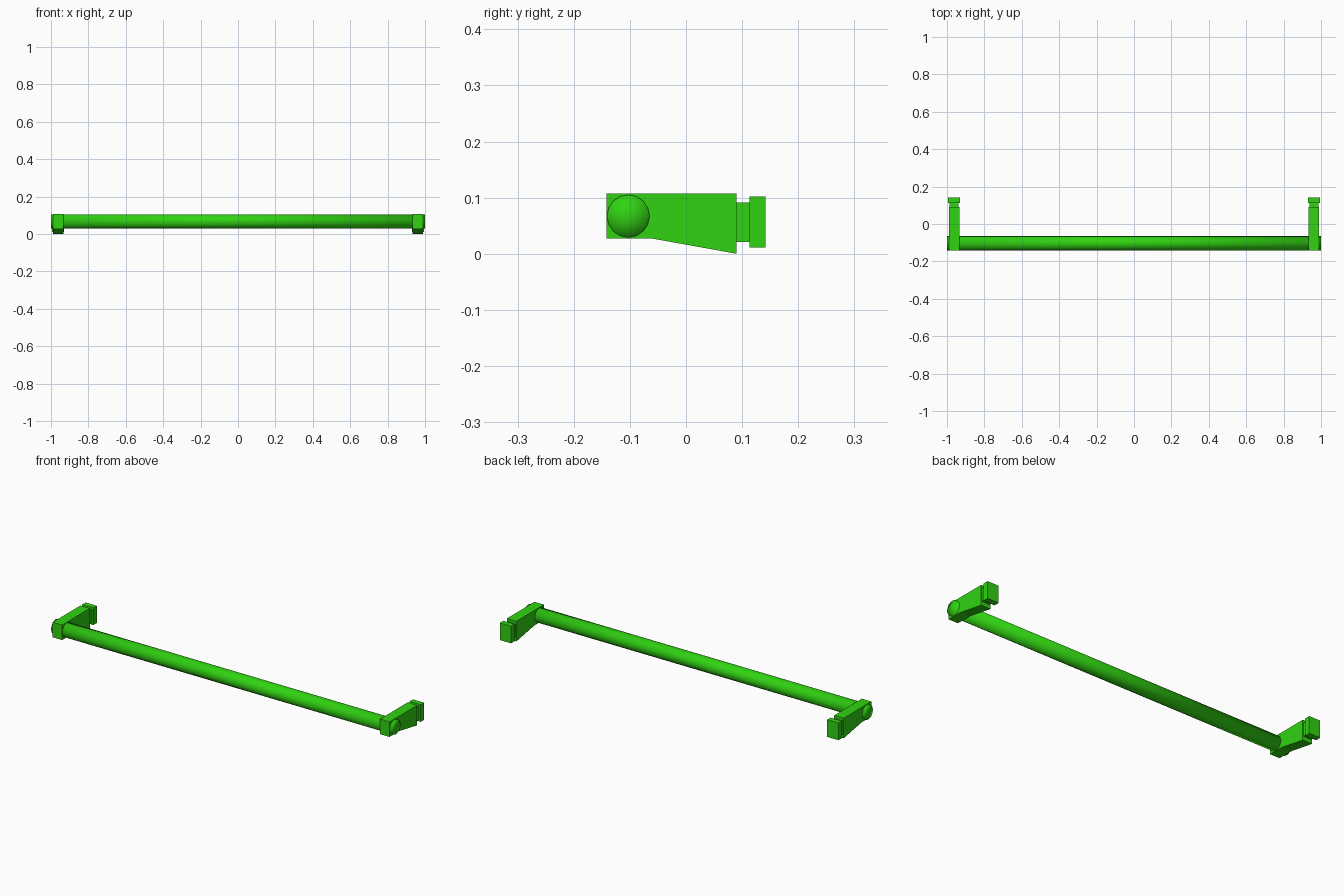
import bpy
import bmesh
from math import pi
from mathutils import Matrix

cube = bpy.data.objects.get("Cube")
if cube:
    bpy.data.objects.remove(cube, do_unlink=True)

# One green for the whole model
GREEN = (0.03, 0.65, 0.006, 1)
green = bpy.data.materials.new("bright green")
green.use_nodes = True
green.diffuse_color = GREEN
green.node_tree.nodes["Principled BSDF"].inputs["Base Color"].default_value = GREEN


def add_object(name, bm):
    bmesh.ops.recalc_face_normals(bm, faces=bm.faces)
    mesh = bpy.data.meshes.new(name)
    bm.to_mesh(mesh)
    bm.free()
    mesh.materials.append(green)
    obj = bpy.data.objects.new(name, mesh)
    bpy.context.collection.objects.link(obj)
    return obj


def extrude_profile(name, profile, x0, x1):
    """Extrude a side outline of (y, z) points from x0 to x1."""
    bm = bmesh.new()
    face = bm.faces.new([bm.verts.new((x0, y, z)) for y, z in profile])
    result = bmesh.ops.extrude_face_region(bm, geom=[face])
    verts = [v for v in result["geom"] if isinstance(v, bmesh.types.BMVert)]
    bmesh.ops.translate(bm, verts=verts, vec=(x1 - x0, 0, 0))
    return add_object(name, bm)


def rectangle(y0, y1, z0, z1):
    return [(y0, z0), (y1, z0), (y1, z1), (y0, z1)]


# Long round bar, smooth all over including its fan caps
bm = bmesh.new()
bmesh.ops.create_cone(
    bm, cap_ends=True, cap_tris=True, segments=16,
    radius1=0.038, radius2=0.038, depth=2,
    matrix=Matrix.Translation((0, -0.103, 0.067)) @ Matrix.Rotation(pi / 2, 4, "Y"))
for face in bm.faces:
    face.smooth = True
add_object("bar", bm)

# Bracket arm with sloping underside, neck and mounting pad at each end
ARM = [(-0.142, 0.027), (-0.06, 0.027), (0.09, 0), (0.09, 0.107), (-0.142, 0.107)]
for label, side in (("left", 1), ("right", -1)):
    extrude_profile(label + "_bracket_arm", ARM, side * 0.934, side * 0.99)
    extrude_profile(label + "_bracket_neck", rectangle(0.09, 0.113, 0.021, 0.091),
                    side * 0.938, side * 0.986)
    extrude_profile(label + "_mounting_pad", rectangle(0.113, 0.142, 0.011, 0.102),
                    side * 0.929, side * 0.995)
